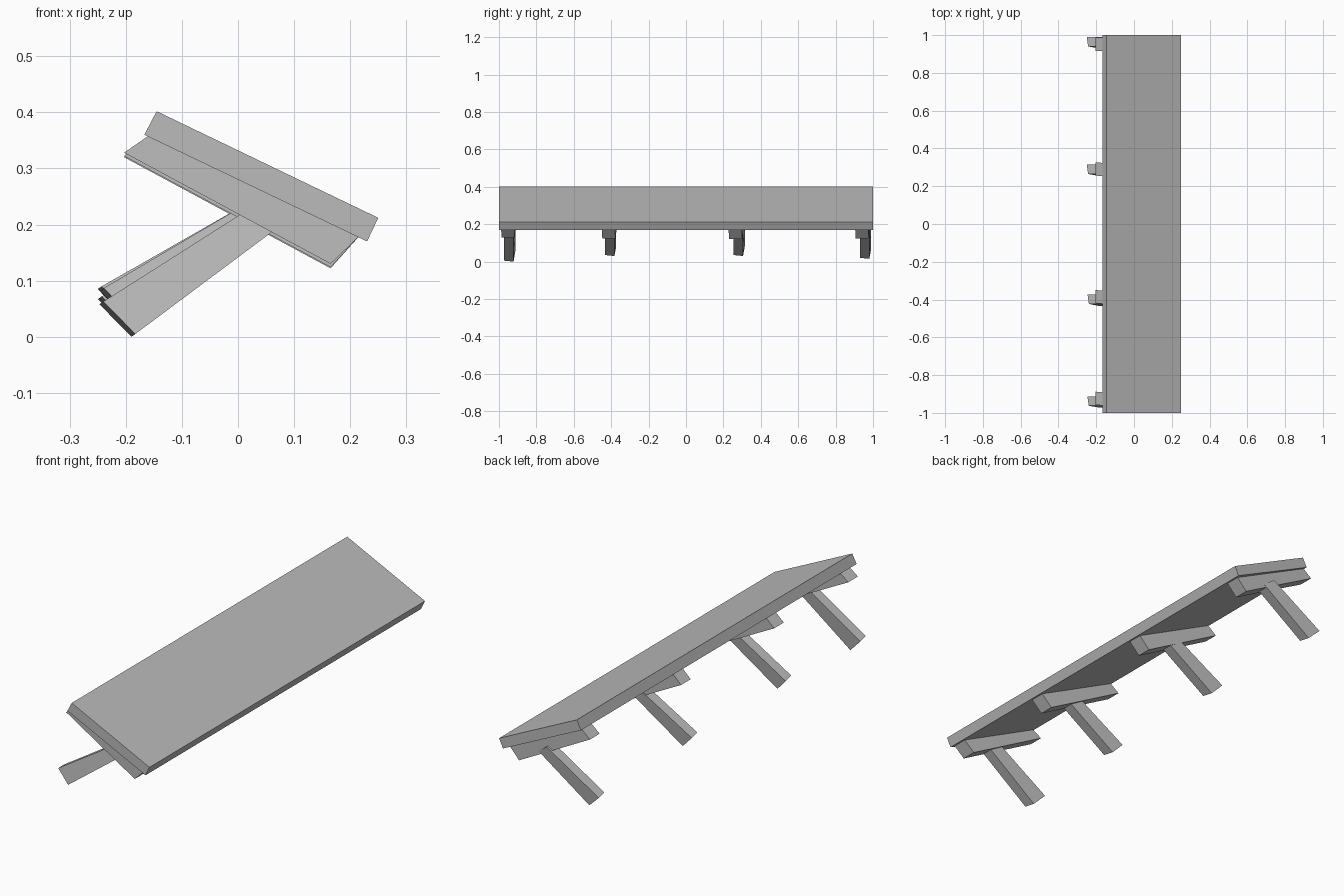
import bpy
import bmesh

cube = bpy.data.objects.get("Cube")
if cube:
    bpy.data.objects.remove(cube)

grey = bpy.data.materials.new("plain_grey")
grey.use_nodes = True
colour = (0.5, 0.5, 0.5, 1)
grey.diffuse_color = colour
grey.node_tree.nodes["Principled BSDF"].inputs["Base Color"].default_value = colour


def plank(name, profile, y, width, shear=None):
    """Extrude an x-z profile along y; shear shifts each corner (x, z, side)."""
    bm = bmesh.new()
    rings = []
    for side in (-1, 1):
        ring = []
        for i, (x, z) in enumerate(profile):
            dx, dy, dz = shear(i, x, side) if shear else (0, 0, 0)
            ring.append(bm.verts.new((x + dx, y + side * width / 2 + dy, z + dz)))
        rings.append(ring)
        bm.faces.new(ring)
    front, back = rings
    count = len(profile)
    for i in range(count):
        j = (i + 1) % count
        bm.faces.new((front[i], front[j], back[j], back[i]))
    bmesh.ops.recalc_face_normals(bm, faces=bm.faces)
    mesh = bpy.data.meshes.new(name)
    bm.to_mesh(mesh)
    bm.free()
    mesh.materials.append(grey)
    obj = bpy.data.objects.new(name, mesh)
    bpy.context.collection.objects.link(obj)


# Sloping roof slab
plank("roof_slab", [(-0.167, 0.36), (0.23, 0.17), (0.25, 0.212), (-0.145, 0.402)], 0, 2)


# Cross beams run slightly askew under the slab
def beam_shear(yaw):
    return lambda i, x, side: (0, -yaw * x, 0)


# Braces roll a little, and their feet are cut at an angle
def brace_shear(i, x, side):
    cut = 0.007 if i in (0, 3) and side < 0 else 0
    return cut, (0.01 if i > 1 else 0), cut * 0.7


# Each support: beam y, beam yaw, beam drop, brace y, foot low point, foot high point
supports = [
    (-0.938, 0.075, 0.0, -0.947, (-0.19, 0.0), (-0.247, 0.058)),
    (-0.4, 0.075, 0.006, -0.408, (-0.197, 0.03), (-0.246, 0.082)),
    (0.277, 0.07, 0.008, 0.28, (-0.197, 0.03), (-0.25, 0.085)),
    (0.946, 0.03, 0.006, 0.955, (-0.195, 0.015), (-0.25, 0.067)),
]
for n, (beam_y, yaw, drop, brace_y, low, high) in enumerate(supports, 1):
    plank(f"cross_beam_{n}",
          [(-0.203, 0.328 - drop), (0.165, 0.13 - drop), (0.215, 0.178), (-0.16, 0.358)],
          beam_y, 0.07, beam_shear(yaw))
    lift = low[1] * 0.4
    plank(f"brace_{n}",
          [low, (0.065, 0.19 + lift), (0.015, 0.225 + lift), high],
          brace_y, 0.05, brace_shear)
